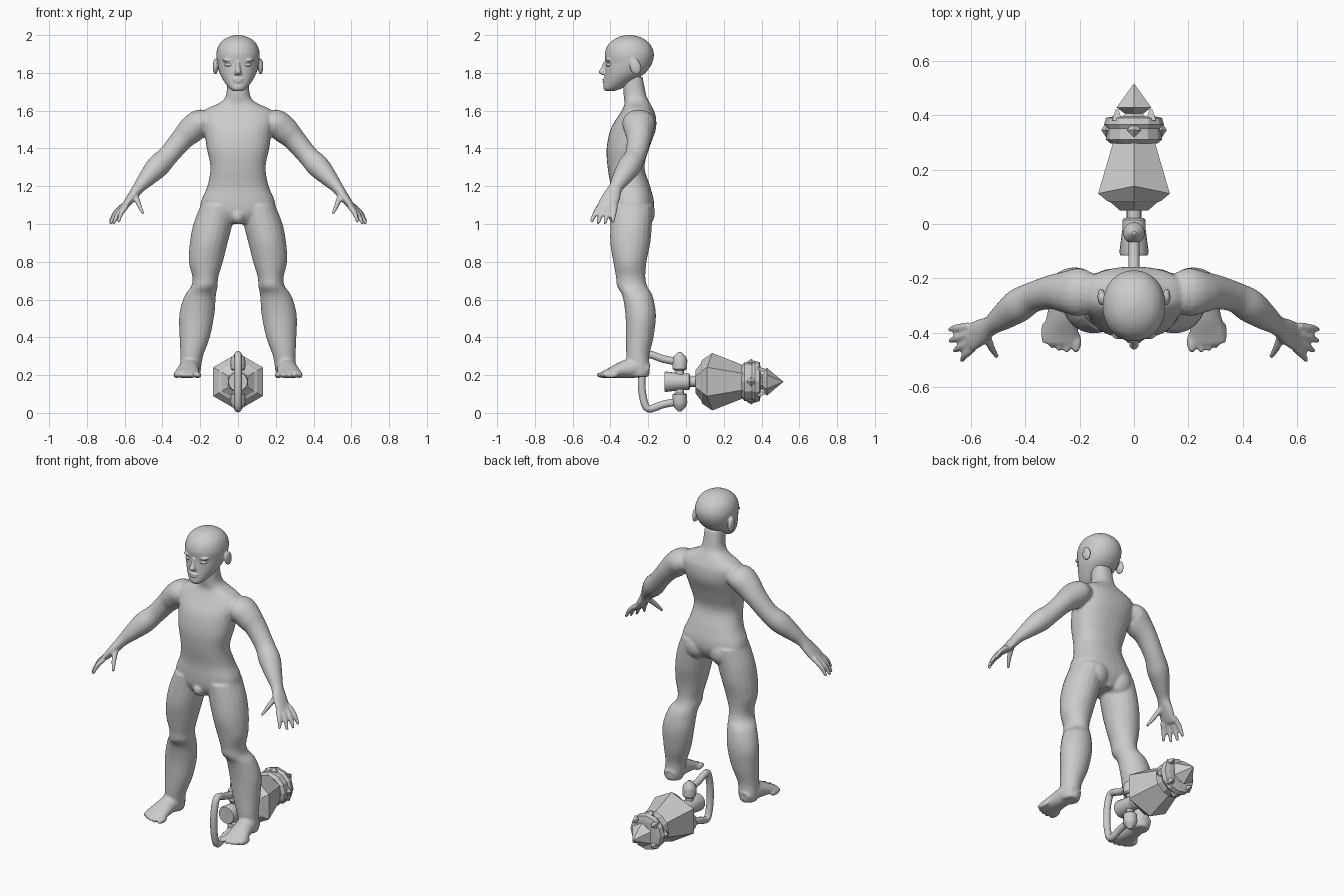
import bpy, bmesh, math
from mathutils import Vector, Matrix

if "Cube" in bpy.data.objects:
    bpy.data.objects.remove(bpy.data.objects["Cube"])

X, Y, Z = Vector((1, 0, 0)), Vector((0, 1, 0)), Vector((0, 0, 1))


def finish(bm, name, angle=None, voxel=None, smooth=4):
    bmesh.ops.recalc_face_normals(bm, faces=bm.faces)
    me = bpy.data.meshes.new(name)
    bm.to_mesh(me)
    bm.free()
    ob = bpy.data.objects.new(name, me)
    bpy.context.collection.objects.link(ob)
    bpy.context.view_layer.objects.active = ob
    ob.select_set(True)
    if voxel:
        m = ob.modifiers.new("fuse", 'REMESH')
        m.mode, m.voxel_size, m.use_smooth_shade = 'VOXEL', voxel, True
        s = ob.modifiers.new("soften", 'SMOOTH')
        s.iterations = smooth
    elif angle:
        bpy.ops.object.shade_smooth_by_angle(angle=math.radians(angle))
    ob.select_set(False)
    return ob


def refine(rows, steps=4):
    """Catmull-Rom through the rows."""
    r = [Vector(a) for a in rows]
    out = []
    for i in range(len(r) - 1):
        a, b, c, d = r[max(i - 1, 0)], r[i], r[i + 1], r[min(i + 2, len(r) - 1)]
        for k in range(steps):
            t = k / steps
            out.append(0.5 * (2 * b + (c - a) * t + (2 * a - 5 * b + 4 * c - d) * t * t
                              + (3 * b - a - 3 * c + d) * t ** 3))
    return out + [r[-1]]


def bridge(bm, rings):
    n = len(rings[0])
    for a, b in zip(rings, rings[1:]):
        for i in range(n):
            bm.faces.new((a[i], a[(i + 1) % n], b[(i + 1) % n], b[i]))
    bm.faces.new(rings[0][::-1])
    bm.faces.new(rings[-1])


def sweep(bm, rows, ref=X, flat=False, side=1, n=20, box=1.0):
    """Skin over rows of (x, y, z, radius along ref, other radius)."""
    pts = refine(rows)
    cs = [Vector((p[0] * side, p[1], p[2])) for p in pts]
    rings = []
    for i, p in enumerate(pts):
        t = Z if flat else (cs[min(i + 1, len(cs) - 1)] - cs[max(i - 1, 0)]).normalized()
        u = (ref - t * ref.dot(t)).normalized()
        v = t.cross(u)
        ring = []
        for k in range(n):
            c, s = math.cos(math.tau * k / n), math.sin(math.tau * k / n)
            c, s = (math.copysign(abs(w) ** box, w) for w in (c, s))
            ring.append(bm.verts.new(cs[i] + u * c * p[3] + v * s * p[4]))
        rings.append(ring)
    bridge(bm, rings)


def spans(rows):
    """(z, half width, front y, back y) to sweep rows."""
    return [(0, (f + b) / 2, z, w, (b - f) / 2) for z, w, f, b in rows]


def ball(bm, loc, size, rot=0):
    m = Matrix.Translation(loc) @ Matrix.Rotation(rot, 4, 'X') @ Matrix.Diagonal((*size, 1))
    bmesh.ops.create_uvsphere(bm, u_segments=20, v_segments=12, radius=1, matrix=m)


def lathe(name, profile, n, matrix, angle=None, phase=0, zig=0):
    """Profile of (height, radius); zig shifts the two polar corners of wide rings."""
    bm = bmesh.new()
    rings = []
    for h, r in profile:
        ring = []
        for k in range(n):
            a = phase + math.tau * k / n
            dz = zig if abs(math.sin(a)) > 0.9 and r > 0.12 else 0
            ring.append(bm.verts.new(matrix @ Vector((r * math.cos(a), r * math.sin(a), h + dz))))
        rings.append(ring)
    bridge(bm, rings)
    return finish(bm, name, angle)


# Body: trunk and neck
bm = bmesh.new()
sweep(bm, spans([(1.0, .05, -.37, -.21), (1.06, .185, -.395, -.175), (1.12, .195, -.40, -.17),
                 (1.2, .162, -.40, -.19), (1.3, .146, -.415, -.22), (1.4, .165, -.42, -.195),
                 (1.5, .18, -.40, -.16), (1.57, .195, -.36, -.16), (1.61, .165, -.335, -.175),
                 (1.64, .1, -.325, -.19), (1.68, .064, -.33, -.21), (1.78, .056, -.335, -.23)]),
      flat=True, n=32, box=.85)
ball(bm, (0, -.37, 1.04), (.035, .04, .04))
for s in (1, -1):
    ball(bm, (s * .085, -.24, 1.06), (.08, .076, .085))
    # Leg
    sweep(bm, [(.107, -.285, 1.1, .09, .11), (.133, -.29, 1.0, .103, .11), (.155, -.295, .9, .1, .106),
               (.17, -.297, .8, .09, .088), (.173, -.293, .72, .069, .078), (.178, -.285, .67, .07, .08),
               (.2, -.257, .62, .083, .08), (.218, -.24, .52, .093, .081), (.229, -.245, .4, .08, .073),
               (.245, -.255, .3, .06, .061), (.252, -.248, .22, .054, .057), (.252, -.248, .19, .045, .048)],
          flat=True, side=s)
    # Foot and toes
    sweep(bm, [(.252, -.2, .222, .04, .035), (.256, -.26, .24, .052, .055), (.262, -.33, .23, .056, .046),
               (.27, -.4, .212, .066, .028), (.272, -.44, .203, .066, .018)], side=s)
    for k, (x, y) in enumerate(((.213, -.472), (.246, -.474), (.275, -.468), (.302, -.456), (.327, -.438))):
        ball(bm, (s * x, y + .04, .201), (.0195 if k == 0 else .015, .042, .017))
    # Arm
    sweep(bm, [(.15, -.25, 1.54, .07, .055), (.2, -.25, 1.535, .088, .072), (.25, -.25, 1.495, .077, .072),
               (.3, -.25, 1.445, .064, .06), (.37, -.268, 1.362, .056, .055), (.425, -.3, 1.305, .062, .061),
               (.48, -.34, 1.245, .05, .047), (.525, -.372, 1.193, .037, .032), (.56, -.395, 1.145, .048, .026),
               (.595, -.415, 1.1, .052, .019), (.61, -.422, 1.083, .045, .014)], ref=Y, side=s)
    # Fingers and thumb
    for (bx, by, bz), (tx, ty, tz) in (((.605, -.375, 1.1), (.68, -.388, 1.008)),
                                       ((.607, -.405, 1.095), (.677, -.43, 1.0)),
                                       ((.6, -.433, 1.093), (.66, -.467, 1.0)),
                                       ((.59, -.455, 1.095), (.633, -.502, 1.01)),
                                       ((.54, -.405, 1.15), (.502, -.49, 1.055))):
        mx, my, mz = (bx + tx) / 2 + .006, (by + ty) / 2, (bz + tz) / 2 + .006
        sweep(bm, [(bx, by, bz, .015, .015), (mx, my, mz, .015, .014), (tx, ty, tz, .009, .008)],
              ref=Y, side=s, n=10)
finish(bm, "body", voxel=.007)

# Head with nose, lips, brow and ears
bm = bmesh.new()
sweep(bm, spans([(1.703, .022, -.425, -.385), (1.718, .045, -.437, -.34), (1.755, .074, -.434, -.28),
                 (1.8, .098, -.43, -.215), (1.85, .11, -.427, -.18), (1.9, .115, -.43, -.17),
                 (1.945, .103, -.415, -.185), (1.975, .078, -.385, -.215), (1.992, .045, -.35, -.25),
                 (2.0, .012, -.315, -.285)]), flat=True, n=32, box=.95)
sweep(bm, [(0, -.425, 1.86, .011, .012), (0, -.432, 1.83, .012, .016), (0, -.442, 1.805, .018, .02),
           (0, -.435, 1.79, .018, .014)], flat=True, n=12)
for z, w in ((1.766, .028), (1.754, .023)):
    ball(bm, (0, -.432, z), (w, .011, .006))
for s in (1, -1):
    ball(bm, (s * .05, -.407, 1.867), (.034, .018, .008))
    ball(bm, (s * .12, -.268, 1.833), (.014, .03, .043), .25)
finish(bm, "head", voxel=.005, smooth=3)

# Eyes
bm = bmesh.new()
for s in (1, -1):
    ball(bm, (s * .047, -.405, 1.843), (.024, .018, .011))
finish(bm, "eyes", angle=60)

# Faceted club head, its collar, tip and the stem, all along y
C = .165
axis = Matrix.Translation((0, 0, C)) @ Matrix.Rotation(-math.pi / 2, 4, 'X')
lathe("club_head", [(.05, .06), (.08, .1), (.085, .115), (.112, .152), (.31, .085)], 6, axis,
      phase=math.pi / 2, zig=.027)
lathe("club_collar", [(.295, .085), (.31, .103), (.35, .1), (.365, .11), (.39, .103), (.395, .075)], 12, axis)
lathe("club_tip", [(.39, .05), (.405, .038), (.428, .074), (.515, .001)], 6, axis, phase=math.pi / 2)
lathe("club_stem", [(-.03, .027), (.06, .027)], 16, axis, 30)
lathe("hub", [(-.115, .05), (-.105, .054), (-.02, .043), (.015, .043), (.022, .036)], 20, axis, 35)

# Diamond studs and small claws round the collar
for k in range(4):
    turn = Matrix.Translation((0, 0, C)) @ Matrix.Rotation(k * math.pi / 2, 4, 'Y')
    stud = turn @ Matrix.Translation((0, .345, .1))
    lathe("collar_stud", [(-.01, .026), (.003, .026), (.02, .001)], 4, stud)
    claw = (turn @ Matrix.Rotation(math.pi / 4, 4, 'Y') @ Matrix.Translation((0, .38, .088))
            @ Matrix.Rotation(-math.pi / 2, 4, 'X'))
    lathe("collar_claw", [(0, .026), (.04, .008)], 4, claw)

# Crossbar, end knobs and the grip loop
up = Matrix.Translation((0, -.033, C))
lathe("crossbar", [(-.12, .022), (.12, .022)], 16, up, 30)
for s in (1, -1):
    lathe("end_knob", [(s * h, r) for h, r in ((.06, .03), (.068, .038), (.11, .04), (.13, .034), (.158, .008))],
          16, up, 35)
bm = bmesh.new()
g = .02
sweep(bm, [(0, -.04, C + .105, g, g), (0, -.12, C + .12, g, g), (0, -.198, C + .143, g, g),
           (0, -.226, C + .09, g, g), (0, -.235, C, g, g), (0, -.226, C - .09, g, g),
           (0, -.198, C - .143, g, g), (0, -.12, C - .12, g, g), (0, -.04, C - .105, g, g)], n=12)
finish(bm, "grip_loop", angle=50)
